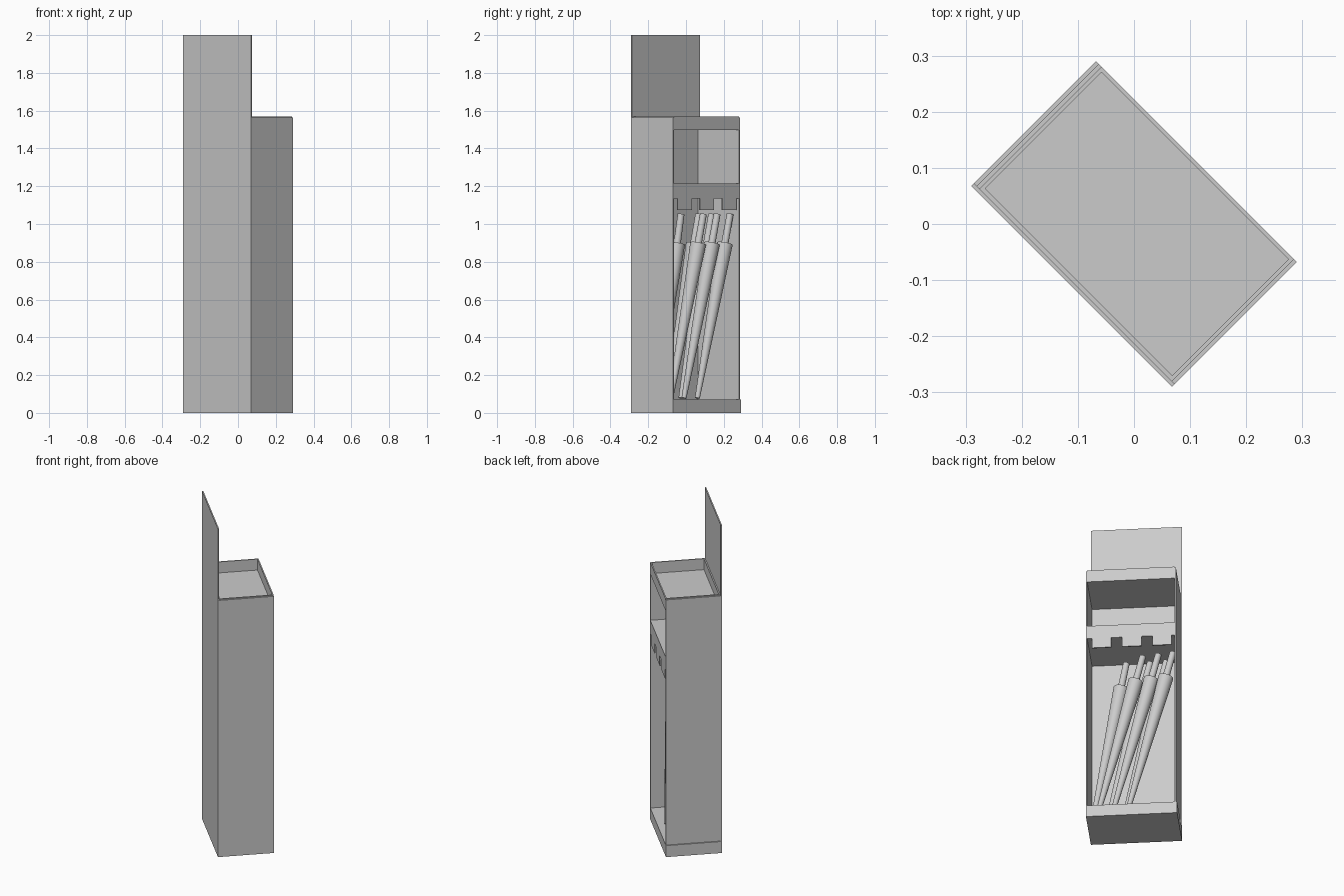
import bpy
import bmesh
from math import radians
from mathutils import Matrix, Vector

cube = bpy.data.objects.get("Cube")
if cube:
    bpy.data.objects.remove(cube, do_unlink=True)

# One plain board colour
board = bpy.data.materials.new("board_grey")
board.use_nodes = True
colour = (0.6, 0.6, 0.6, 1)
board.diffuse_color = colour
board.node_tree.nodes["Principled BSDF"].inputs["Base Color"].default_value = colour

# The whole stand is turned 45 degrees: parts are laid out along its
# width (u), depth (v, positive at the open side) and height (z)
TURN = Matrix.Rotation(radians(-45), 4, "Z")
U, V, T = 0.253, 0.157, 0.007
LEFT_OUT = -0.246
LEFT_IN = LEFT_OUT + T
TOP = 1.565


def finish(bm, name, smooth=False):
    bmesh.ops.recalc_face_normals(bm, faces=bm.faces[:])
    bm.transform(TURN)
    mesh = bpy.data.meshes.new(name)
    bm.to_mesh(mesh)
    bm.free()
    mesh.materials.append(board)
    if smooth:
        mesh.shade_smooth()
        mesh.set_sharp_from_angle(angle=radians(35))
    bpy.context.collection.objects.link(bpy.data.objects.new(name, mesh))


def box(name, u, v, z):
    bm = bmesh.new()
    size = Vector((u[1] - u[0], v[1] - v[0], z[1] - z[0]))
    mid = Vector((u[0] + u[1], v[0] + v[1], z[0] + z[1])) / 2
    bmesh.ops.create_cube(bm, size=1, matrix=Matrix.Translation(mid) @ Matrix.Diagonal(size).to_4x4())
    finish(bm, name)


# Cabinet shell
box("base", (-U, U - T), (-V + T, V), (0, 0.07))
box("tall_panel", (-U, U), (-V, -V + T), (0, 2))
box("closed_end_panel", (U - T, U), (-V + T, V), (0, TOP))
box("far_end_panel", (LEFT_OUT, LEFT_IN), (-V + T, V), (0.07, TOP))

# Top tray with a raised lip all round
tray_z = (1.497, 1.57)
inner_u = (LEFT_IN, U - T)
box("tray_floor", inner_u, (-V + T, V - T), (1.497, 1.503))
box("tray_front_lip", inner_u, (V - T, V), tray_z)
box("tray_rear_lip", inner_u, (-V + T, -V + 2 * T), tray_z)
box("tray_far_lip", (LEFT_IN, LEFT_IN + T), (-V + 2 * T, V - T), tray_z)
box("tray_near_lip", (U - 2 * T, U - T), (-V + 2 * T, V - T), tray_z)

# Middle shelf and its notched rail
SHELF_LOW, SHELF_TOP, RAIL_LOW = 1.135, 1.215, 1.075
box("middle_shelf", inner_u, (-V + T, V - T), (SHELF_LOW, SHELF_TOP))
outline = [(inner_u[0], SHELF_TOP), (inner_u[0], SHELF_LOW)]
for i in range(3):
    middle = -0.168 + i * 0.167
    a, b = middle - 0.053, middle + 0.053
    outline += [(a, SHELF_LOW), (a, RAIL_LOW), (b, RAIL_LOW), (b, SHELF_LOW)]
outline += [(inner_u[1], SHELF_LOW), (inner_u[1], SHELF_TOP)]
bm = bmesh.new()
rail = bm.faces.new([bm.verts.new((u, V - T, z)) for u, z in outline])
out = bmesh.ops.extrude_face_region(bm, geom=[rail], use_keep_orig=True)
bmesh.ops.translate(bm, vec=(0, T, 0), verts=[e for e in out["geom"] if isinstance(e, bmesh.types.BMVert)])
finish(bm, "notched_rail")


# Leaning rods: a tapered body with a thin handle on top
def rod(name, foot_u, tip_u, v):
    foot, tip = Vector((foot_u, v, 0.078)), Vector((tip_u, v, 1.052))
    axis = tip - foot
    turn = axis.to_track_quat("Z", "Y").to_matrix().to_4x4()
    bm = bmesh.new()
    for start, end, r1, r2 in ((0, 0.84, 0.013, 0.042), (0.84, 1, 0.019, 0.018)):
        centre = foot + axis * (start + end) / 2
        bmesh.ops.create_cone(bm, cap_ends=True, segments=24, radius1=r1, radius2=r2,
                              depth=axis.length * (end - start),
                              matrix=Matrix.Translation(centre) @ turn)
    finish(bm, name, smooth=True)


for i, (foot_u, tip_u, v) in enumerate((
        (0.02, -0.225, 0.105), (0.105, -0.143, 0.09), (0.19, -0.055, 0.075),
        (0.05, -0.18, 0.012), (0.14, -0.09, 0.005), (0.225, 0.042, 0.005))):
    rod(f"rod_{i + 1}", foot_u, tip_u, v)
